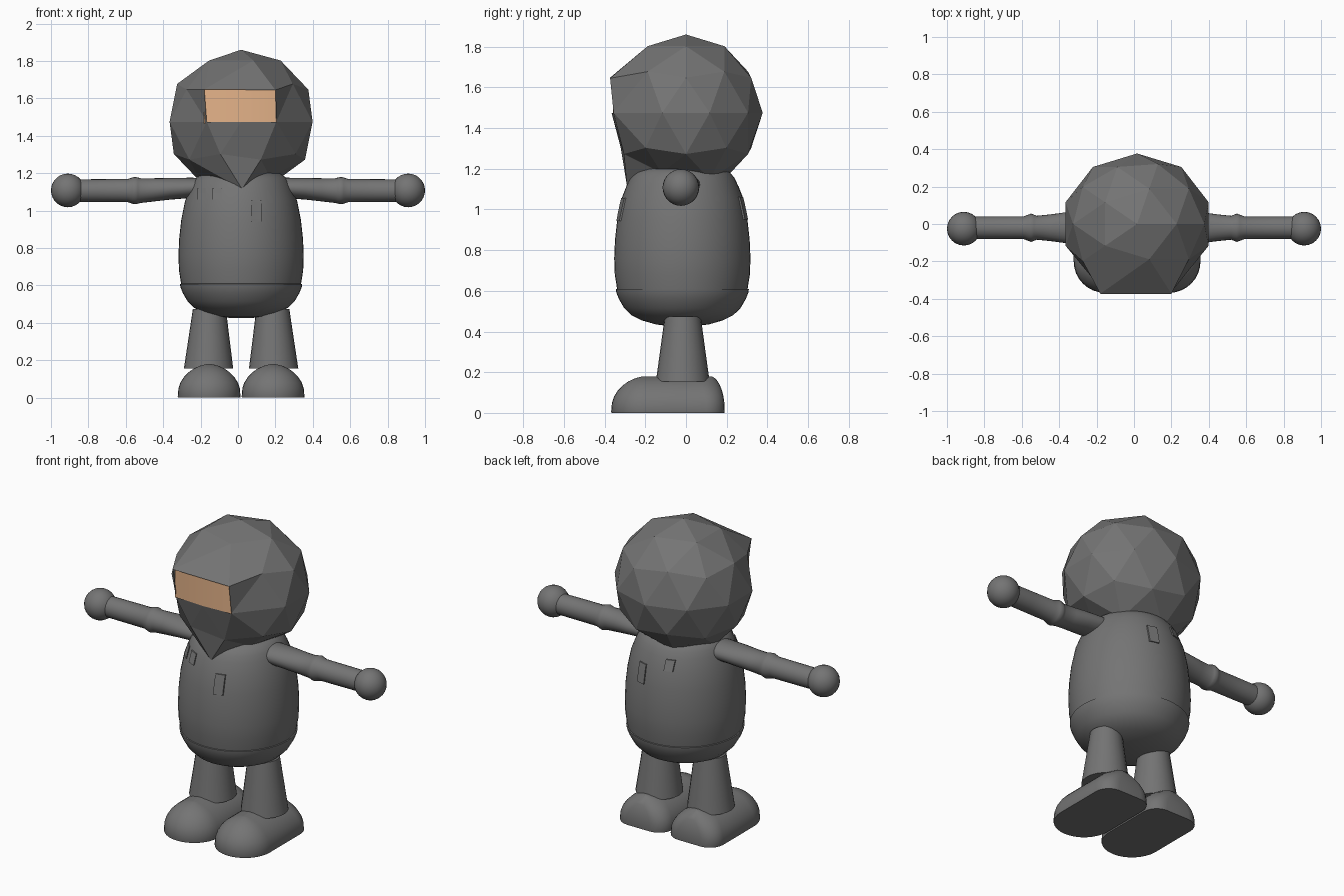
import bpy, bmesh, math
from mathutils import Vector

if "Cube" in bpy.data.objects:
    bpy.data.objects.remove(bpy.data.objects["Cube"])

CX, CY = 0.0165, -0.018   # body axis


def material(name, rgb):
    m = bpy.data.materials.new(name)
    m.diffuse_color = (*rgb, 1)
    m.use_nodes = True
    m.node_tree.nodes["Principled BSDF"].inputs["Base Color"].default_value = m.diffuse_color
    return m


SUIT = material("suit grey", (0.175, 0.175, 0.175))
SKIN = material("skin", (0.78, 0.45, 0.25))


def finish(name, bm, mat, smooth=True, angle=40):
    bmesh.ops.recalc_face_normals(bm, faces=bm.faces)
    me = bpy.data.meshes.new(name)
    bm.to_mesh(me)
    bm.free()
    ob = bpy.data.objects.new(name, me)
    bpy.context.collection.objects.link(ob)
    me.materials.append(mat)
    if smooth:
        bpy.ops.object.select_all(action='DESELECT')
        ob.select_set(True)
        bpy.context.view_layer.objects.active = ob
        bpy.ops.object.shade_smooth_by_angle(angle=math.radians(angle))
    return ob


def loft(name, rings, mat=SUIT, angle=40):
    """Skin a list of equal-length point rings and cap both ends."""
    bm = bmesh.new()
    vs = [[bm.verts.new(p) for p in r] for r in rings]
    n = len(rings[0])
    for a, b in zip(vs, vs[1:]):
        for i in range(n):
            j = (i + 1) % n
            bm.faces.new((a[i], a[j], b[j], b[i]))
    bm.faces.new(vs[0][::-1])
    bm.faces.new(vs[-1])
    return finish(name, bm, mat, True, angle)


def angles(n):
    return [2 * math.pi * i / n for i in range(n)]


def body_ring(z, r):
    return [(CX + r * math.cos(a), CY + r * math.sin(a), z) for a in angles(48)]


# Torso and hips: round profiles (height, radius)
TORSO = [(0.605, 0.32), (0.68, 0.332), (0.76, 0.335), (0.85, 0.331),
         (0.95, 0.32), (1.05, 0.3), (1.12, 0.273), (1.155, 0.256),
         (1.18, 0.236), (1.2, 0.205), (1.212, 0.12)]
HIPS = [(0.425, 0.05), (0.435, 0.13), (0.455, 0.2), (0.48, 0.25),
        (0.515, 0.286), (0.56, 0.312), (0.59, 0.324), (0.608, 0.327), (0.61, 0.315)]
loft("torso", [body_ring(*s) for s in TORSO])
loft("hips", [body_ring(*s) for s in HIPS])


# Small pocket plates that hug the torso
def torso_y(x, z, side):
    for (z0, r0), (z1, r1) in zip(TORSO, TORSO[1:]):
        if z0 <= z <= z1:
            r = r0 + (r1 - r0) * (z - z0) / (z1 - z0)
            return CY + side * math.sqrt(max(0, r * r - (x - CX) ** 2))


def plate(name, x, z, w, h, side):
    rings = []
    for k in (-1, -0.5, 0, 0.5, 1):
        zz = z + k * h / 2
        ring = []
        for sx, off in ((-1, -0.001), (1, -0.001), (1, 0.008), (-1, 0.008)):
            xx = x + sx * w / 2
            ring.append((xx, torso_y(xx, zz, side) + side * off, zz))
        rings.append(ring)
    loft(name, rings, SUIT, 30)


plate("chest_plate_large", 0.098, 1.0, 0.055, 0.115, -1)
plate("chest_plate_a", -0.195, 1.09, 0.045, 0.06, -1)
plate("chest_plate_b", -0.112, 1.09, 0.05, 0.06, -1)
plate("back_plate_large", 0.10, 1.005, 0.055, 0.11, 1)
plate("back_plate_small", -0.07, 1.085, 0.05, 0.06, 1)


# Foot outline: round toe at the front, softly cornered heel
def foot_ring(cx, z, d):
    r = 0.168 - d
    pts = [(cx + r * math.cos(a), -0.2 + r * math.sin(a), z)
           for a in (math.pi + math.pi * i / 16 for i in range(17))]
    back, c = 0.19 - 0.4 * d, min(0.09, r)
    for sx, start in ((1, 0), (-1, math.pi / 2)):
        for i in range(7):
            a = start + math.pi / 2 * i / 6
            pts.append((cx + sx * (r - c) + c * math.cos(a),
                        back - c + c * math.sin(a), z))
    return pts


FOOT = [(0, 0.002), (0.006, 0), (0.05, 0.004), (0.08, 0.014), (0.11, 0.033),
        (0.135, 0.057), (0.155, 0.085), (0.17, 0.118), (0.178, 0.148), (0.18, 0.16)]
# Arm sections: distance out, half depth, half height, centre height
ARM = [(0.2, 0.09, 0.053, 1.122), (0.25, 0.09, 0.054, 1.122), (0.36, 0.083, 0.058, 1.117),
       (0.45, 0.071, 0.062, 1.111), (0.52, 0.064, 0.066, 1.107), (0.535, 0.07, 0.07, 1.107),
       (0.55, 0.076, 0.073, 1.107), (0.565, 0.07, 0.07, 1.107), (0.59, 0.061, 0.062, 1.107),
       (0.75, 0.061, 0.061, 1.107), (0.9, 0.06, 0.06, 1.107)]

for s, side in ((-1, "right"), (1, "left")):
    # Feet
    loft(side + "_foot", [foot_ring(CX + s * 0.171, z, d) for z, d in FOOT], angle=60)
    # Legs
    loft(side + "_leg",
         [[(CX + s * x + r * math.cos(a), -0.016 + r * math.sin(a), z) for a in angles(24)]
          for z, r, x in ((0.155, 0.132, 0.174), (0.3, 0.112, 0.172),
                          (0.44, 0.093, 0.17), (0.475, 0.088, 0.17))])
    # Arms with an elbow swelling
    loft(side + "_arm",
         [[(s * x, -0.02 + ry * math.cos(a), z + rz * math.sin(a)) for a in angles(24)]
          for x, ry, rz, z in ARM], angle=50)
    # Round hands
    bm = bmesh.new()
    bmesh.ops.create_uvsphere(bm, u_segments=24, v_segments=14, radius=0.09)
    bmesh.ops.translate(bm, verts=bm.verts, vec=(s * 0.91, -0.025, 1.108))
    finish(side + "_hand", bm, SUIT, True, 60)

# Faceted hood: icosphere with a few points pulled to shape the face opening
bm = bmesh.new()
bmesh.ops.create_icosphere(bm, subdivisions=2, radius=1)


def nearest(d):
    return min(bm.verts, key=lambda v: (v.co - Vector(d)).length)


TL, TR = nearest((-0.263, -0.809, 0.526)), nearest((0.276, -0.85, 0.447))
BL, BM, BR = [nearest(d) for d in ((-0.588, -0.809, 0), (0, -1, 0), (0.588, -0.809, 0))]
chin = nearest((-0.163, -0.5, -0.85))
under = nearest((0.425, -0.309, -0.85))
for v in bm.verts:
    v.co = (CX + v.co.x * 0.402, v.co.y * 0.377, 1.475 + v.co.z * 0.385)
for v, p in ((TL, (-0.18, -0.373, 1.648)), (TR, (0.2, -0.373, 1.645)),
             (BL, (-0.167, -0.356, 1.475)), (BM, (CX, -0.366, 1.475)),
             (BR, (0.205, -0.356, 1.475)), (chin, (0.022, -0.29, 1.115)),
             (under, (0.17, -0.12, 1.18))):
    v.co = p
opening = {TL, TR, BL, BM, BR}
bmesh.ops.delete(bm, geom=[f for f in bm.faces if set(f.verts) <= opening], context='FACES')
finish("hood", bm, SUIT, False)

# Curved strip of face inside the opening
bm = bmesh.new()
cols = []
for i in range(13):
    x = -0.183 + 0.39 * i / 12
    y = -0.359 + 0.4 * (x - CX) ** 2
    cols.append([bm.verts.new((x, y, z)) for z in (1.465, 1.655)])
for a, b in zip(cols, cols[1:]):
    bm.faces.new((a[0], b[0], b[1], a[1]))
finish("face", bm, SKIN)
